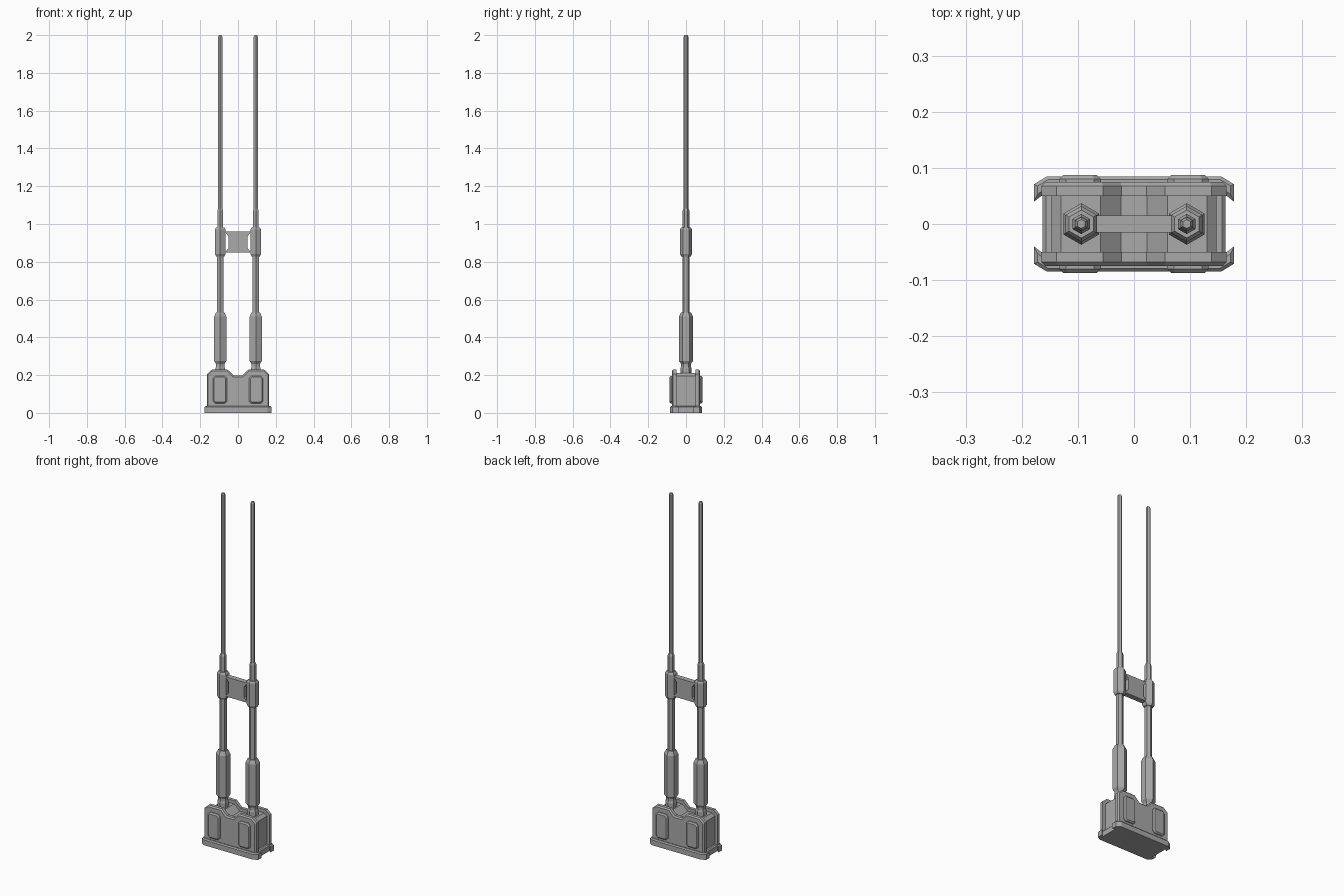
import bpy, bmesh, math
from mathutils import Vector

if "Cube" in bpy.data.objects:
    bpy.data.objects.remove(bpy.data.objects["Cube"], do_unlink=True)

GREY = (0.4, 0.4, 0.4, 1)
metal = bpy.data.materials.new("grey metal")
metal.use_nodes = True
metal.diffuse_color = GREY
metal.node_tree.nodes["Principled BSDF"].inputs["Base Color"].default_value = GREY


def finish(bm, name):
    bmesh.ops.recalc_face_normals(bm, faces=bm.faces)
    mesh = bpy.data.meshes.new(name)
    bm.to_mesh(mesh)
    bm.free()
    mesh.materials.append(metal)
    obj = bpy.data.objects.new(name, mesh)
    bpy.context.collection.objects.link(obj)
    return obj


def prism(name, outline, start, end, axis="y", bevel=0):
    """Extrude an outline along y or z; bevel the rim of the end cap."""
    def place(a, b, d):
        return (a, d, b) if axis == "y" else (a, b, d)
    bm = bmesh.new()
    near = [bm.verts.new(place(a, b, start)) for a, b in outline]
    far = [bm.verts.new(place(a, b, end)) for a, b in outline]
    bm.faces.new(near)
    cap = bm.faces.new(far)
    for i in range(len(near)):
        j = (i + 1) % len(near)
        bm.faces.new((near[i], near[j], far[j], far[i]))
    bmesh.ops.recalc_face_normals(bm, faces=bm.faces)
    if bevel:
        bmesh.ops.bevel(bm, geom=list(cap.edges), offset=bevel, segments=1,
                        affect="EDGES", profile=0.5)
    return finish(bm, name)


def turned(name, x, profile, sides=6):
    """Stack hexagonal rings of (radius, height), with a corner facing y."""
    bm = bmesh.new()
    rings = [[bm.verts.new((x + r * math.sin(math.tau * i / sides),
                            r * math.cos(math.tau * i / sides), z))
              for i in range(sides)] for r, z in profile]
    for low, high in zip(rings, rings[1:]):
        for i in range(sides):
            j = (i + 1) % sides
            bm.faces.new((low[i], low[j], high[j], high[i]))
    bm.faces.new(rings[0])
    bm.faces.new(rings[-1])
    return finish(bm, name)


def mirrored(half):
    """Close a right-hand half outline across x = 0."""
    return half + [(-a, b) for a, b in reversed(half)]


# Foot plate with notched ends
quarter = [(0.155, -0.085), (0.178, -0.071), (0.178, -0.04), (0.163, -0.052)]
half = quarter + [(a, -b) for a, b in reversed(quarter)]
prism("foot_plate", mirrored(half), 0, 0.036, "z", 0.006)

# Housing core, sunk between two cheek plates
core = [(0.147, 0.03), (0.147, 0.195), (0.13, 0.21), (0.06, 0.21), (0.023, 0.178)]
prism("housing_core", mirrored(core), -0.056, 0.056)

cheek = [(0.165, 0.03), (0.165, 0.205), (0.138, 0.229), (0.055, 0.229), (0.022, 0.197)]
panel_x, panel_z, half_w, half_h, cut = 0.096, 0.123, 0.037, 0.073, 0.012
panel = [(half_w - cut, -half_h), (half_w, cut - half_h),
         (half_w, half_h - cut), (half_w - cut, half_h)]
for side, label in ((-1, "front"), (1, "back")):
    prism(label + "_cheek", mirrored(cheek), side * 0.05, side * 0.075, bevel=0.007)
    for sx, hand in ((-1, "right"), (1, "left")):
        outline = [(sx * panel_x + a, panel_z + b) for a, b in mirrored(panel)]
        prism(f"{label}_{hand}_panel", outline, side * 0.07, side * 0.087, bevel=0.007)

# Two stepped hexagonal masts
X = 0.094
for sx, hand in ((-1, "right"), (1, "left")):
    turned(hand + "_mast_base", sx * X,
           [(0.03, 0.19), (0.03, 0.235), (0.026, 0.245), (0.026, 0.26),
            (0.037, 0.275), (0.037, 0.51), (0.026, 0.532)])
    turned(hand + "_mast_tube", sx * X, [(0.019, 0.52), (0.019, 0.84)])
    turned(hand + "_clamp", sx * X,
           [(0.025, 0.828), (0.032, 0.84), (0.032, 0.972), (0.025, 0.982)])
    turned(hand + "_rod_socket", sx * X, [(0.018, 0.97), (0.018, 1.07), (0.013, 1.082)])
    turned(hand + "_rod", sx * X, [(0.0125, 1.07), (0.0125, 1.992), (0.008, 2.0)])

# Flared bar joining the clamps
bar = [(X, 0.848), (0.07, 0.848), (0.05, 0.873), (0.05, 0.935), (0.07, 0.96), (X, 0.96)]
prism("cross_bar", mirrored(bar), -0.015, 0.015)
